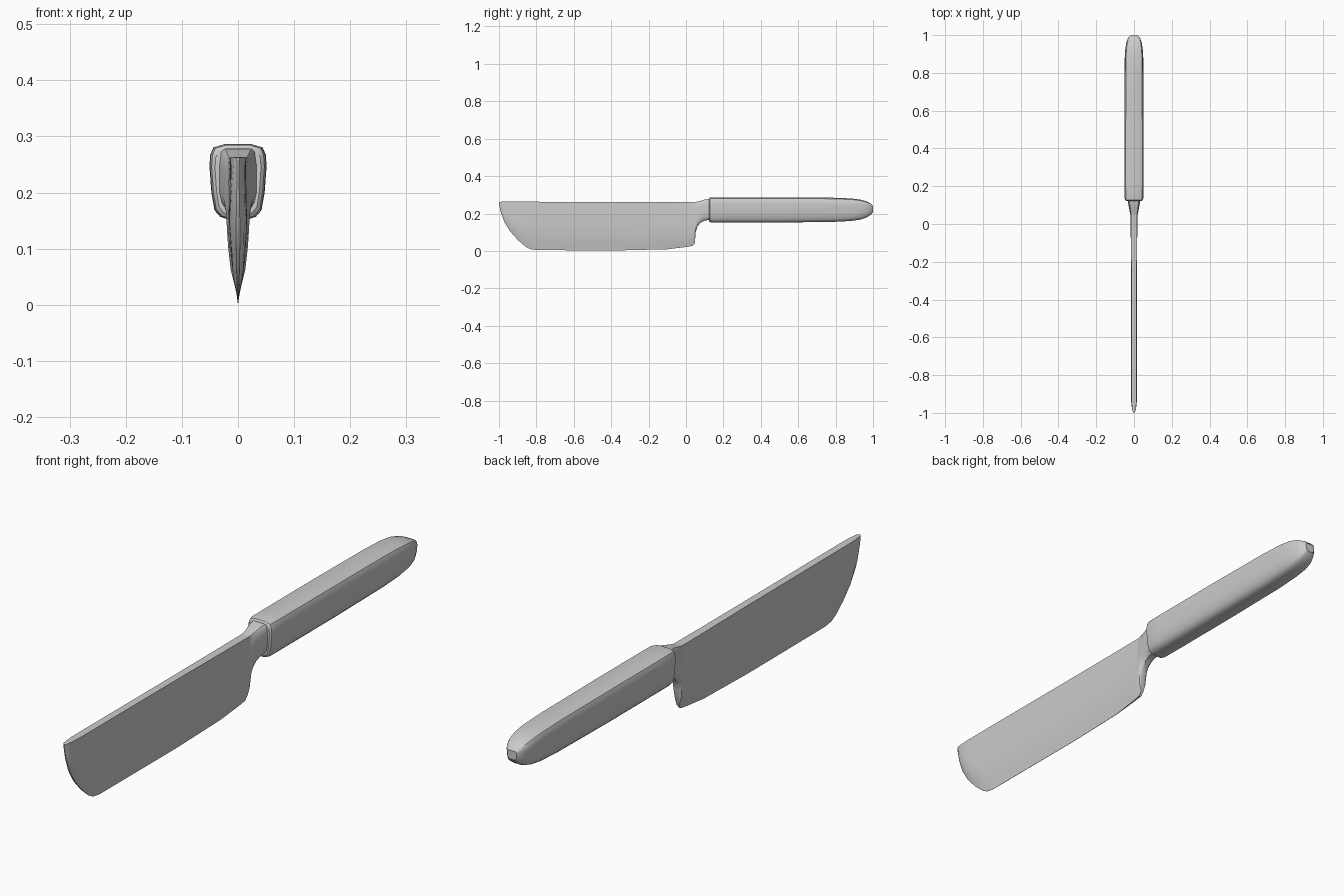
import bpy, bmesh

if "Cube" in bpy.data.objects:
    bpy.data.objects.remove(bpy.data.objects["Cube"])


def interp(table, x):
    for (a, va), (b, vb) in zip(table, table[1:]):
        if x <= b:
            return va + (vb - va) * max(0, (x - a) / (b - a))
    return table[-1][1]


def loft(name, rings, angle=0.6):
    """Skin closed rings of equal length and cap both ends."""
    bm = bmesh.new()
    loops = [[bm.verts.new(p) for p in ring] for ring in rings]
    n = len(loops[0])
    for a, b in zip(loops, loops[1:]):
        for i in range(n):
            j = (i + 1) % n
            bm.faces.new((a[i], a[j], b[j], b[i]))
    bm.faces.new(loops[0])
    bm.faces.new(loops[-1])
    bmesh.ops.recalc_face_normals(bm, faces=bm.faces)
    mesh = bpy.data.meshes.new(name)
    bm.to_mesh(mesh)
    bm.free()
    ob = bpy.data.objects.new(name, mesh)
    bpy.context.collection.objects.link(ob)
    bpy.ops.object.select_all(action='DESELECT')
    ob.select_set(True)
    bpy.context.view_layer.objects.active = ob
    bpy.ops.object.shade_smooth_by_angle(angle=angle)
    return ob


# Blade and neck: y, bottom z, top z, thickness scale, blend towards neck shape, neck half width
stations = [
    (-1.0, .250, .262, .4, 0, .02), (-.99, .205, .263, .6, 0, .02),
    (-.97, .152, .263, .8, 0, .02), (-.94, .104, .263, .95, 0, .02),
    (-.90, .059, .263, 1, 0, .02), (-.86, .024, .263, 1, 0, .02),
    (-.835, .010, .263, 1, 0, .02), (-.80, .004, .263, 1, 0, .02),
    (-.35, .003, .262, 1, 0, .02), (-.10, .009, .261, 1.1, 0, .02),
    (.00, .021, .261, 1.15, .2, .02), (.035, .027, .261, 1.15, .3, .021),
    (.047, .042, .261, 1.15, .4, .021), (.052, .100, .262, 1.15, .8, .021),
    (.061, .130, .264, 1, 1, .022), (.078, .151, .268, 1, 1, .025),
    (.10, .162, .275, 1, 1, .029), (.13, .167, .279, 1, 1, .034),
]
wedge = [(0, .002), (.05, .0085), (.1, .0135), (.15, .016), (.27, .0135)]
neck_round = [(0, .45), (.08, .8), (.25, 1), (.85, 1), (.96, .9), (1, .75)]
levels = (0, .06, .15, .3, .5, .75, .95, 1)


def blade_ring(y, zb, zt, scale, blend, neck):
    right = []
    for t in levels:
        z = zb + (zt - zb) * t
        w = interp(wedge, z) * scale * min(1, .25 + (z - zb) / .05)
        w += (neck * interp(neck_round, t) - w) * blend
        right.append((w, y, z))
    return right + [(-x, y, z) for x, y, z in reversed(right)]


loft("blade", [blade_ring(*s) for s in stations])

# Handle: rounded section, slightly narrower underneath, with a blunt rounded butt
half = [(.35, 0), (.62, .035), (.82, .12), (.93, .35), (1, .7),
        (.97, .85), (.86, .945), (.45, .99)]
grip = [
    (.122, .160, .280, .041), (.127, .154, .286, .047), (.14, .152, .288, .050),
    (.20, .152, .288, .051), (.50, .152, .288, .051), (.78, .155, .286, .050),
    (.88, .160, .282, .049), (.93, .167, .276, .046), (.965, .178, .266, .040),
    (.988, .193, .254, .030), (1.0, .208, .240, .019),
]
rings = []
for y, zb, zt, hw in grip:
    right = [(hw * x, y, zb + (zt - zb) * t) for x, t in half]
    rings.append(right + [(-x, y, z) for x, y, z in reversed(right)])
loft("handle", rings)
